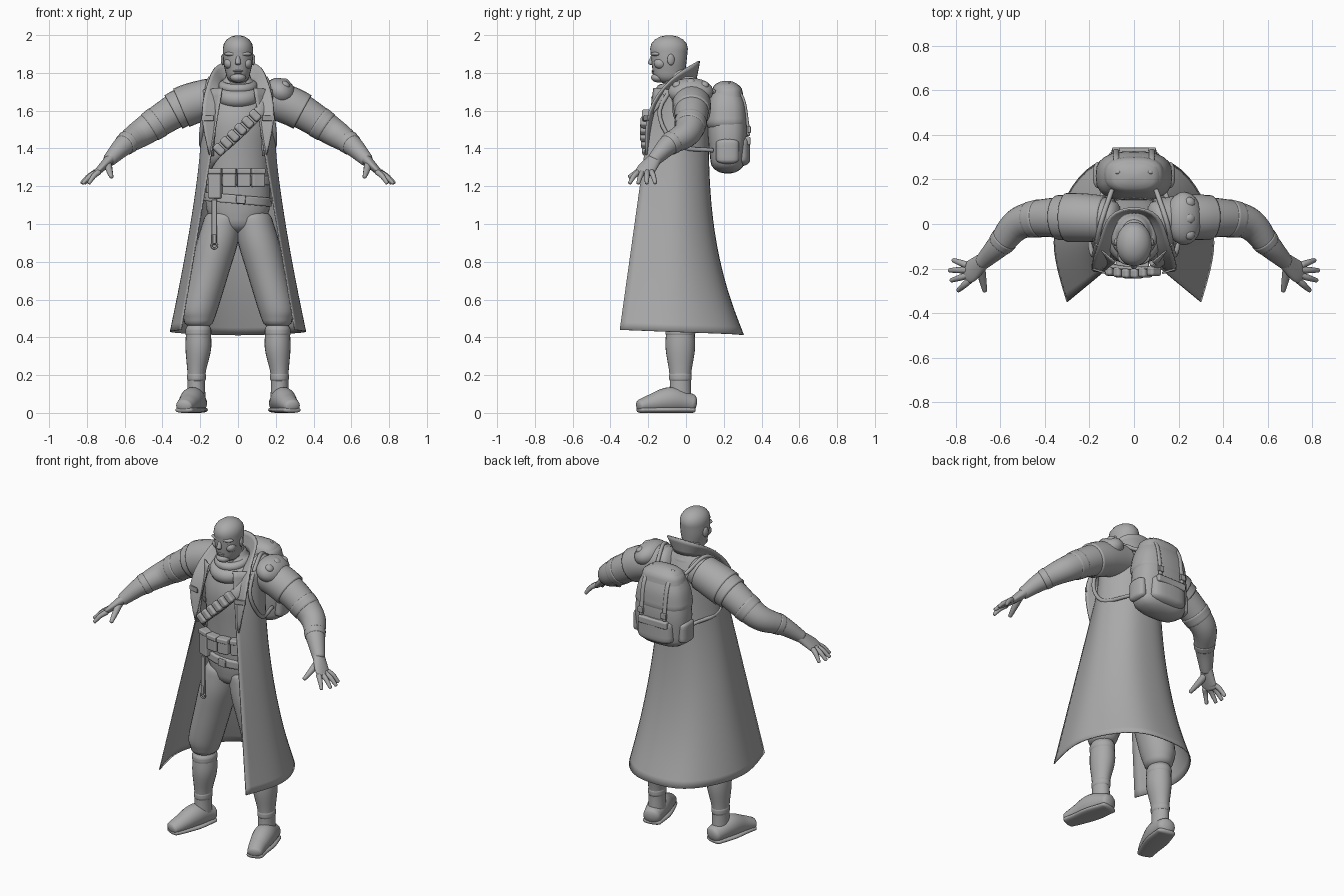
import bpy, bmesh, math
from mathutils import Vector, Matrix

if "Cube" in bpy.data.objects:
    bpy.data.objects.remove(bpy.data.objects["Cube"])

shade = (.4, .4, .4, 1)
grey = bpy.data.materials.new("plain grey")
grey.use_nodes = True
grey.diffuse_color = shade
grey.node_tree.nodes["Principled BSDF"].inputs["Base Color"].default_value = shade
X, Y, Z = Matrix.Identity(3)
QUARTER = math.pi / 2


def finish(name, bm, mirror=False, bevel=None, cloth=None):
    """Turn a bmesh into a smooth object with its modifiers."""
    bmesh.ops.recalc_face_normals(bm, faces=bm.faces)
    mesh = bpy.data.meshes.new(name)
    bm.to_mesh(mesh)
    bm.free()
    mesh.shade_smooth()
    mesh.materials.append(grey)
    part = bpy.data.objects.new(name, mesh)
    bpy.context.collection.objects.link(part)
    if mirror:
        part.modifiers.new("Mirror", 'MIRROR').use_clip = True
    if bevel:
        rounding = part.modifiers.new("Bevel", 'BEVEL')
        rounding.width, rounding.segments, rounding.harden_normals = bevel, 3, True
    if cloth:
        smooth = part.modifiers.new("Subdivision", 'SUBSURF')
        smooth.levels = smooth.render_levels = 2
        smooth.boundary_smooth = 'PRESERVE_CORNERS'
        shell = part.modifiers.new("Solidify", 'SOLIDIFY')
        shell.thickness, shell.offset = cloth, 0


def spline(points, steps=5):
    """Smooth curve through stations of any dimension."""
    knots = [Vector(p) for p in points]
    padded = [knots[0] * 2 - knots[1], *knots, knots[-1] * 2 - knots[-2]]
    curve = []
    for a, b, c, d in zip(padded, padded[1:], padded[2:], padded[3:]):
        for k in range(steps):
            t = k / steps
            curve.append(b + ((c - a) * t + (a * 2 - b * 5 + c * 4 - d) * t * t + (b * 3 - a - c * 3 + d) * t ** 3) / 2)
    return curve + [knots[-1]]


def loft(name, stations, ref=X, level=False, square=1, bulge=.5, mirror=False, sides=24):
    """Skin a path of (x, y, z, radius, optional second radius) with domed ends."""
    curve = spline(stations)
    centres = [Vector(s[:3]) for s in curve]
    frames = []
    for i, s in enumerate(curve):
        along = (centres[min(i + 1, len(curve) - 1)] - centres[max(i - 1, 0)]).normalized()
        u = X if level else (ref - along * ref.dot(along)).normalized()
        v = Y if level else along.cross(u)
        frames.append((centres[i], along, u * s[3], v * s[-1]))

    def dome(frame, direction):
        centre, along, u, v = frame
        height = (u.length + v.length) / 2 * bulge * direction
        return [(centre + along * height * math.sin(k * .36), along, u * math.cos(k * .36), v * math.cos(k * .36))
                for k in range(1, 5)]

    if bulge:
        frames = dome(frames[0], -1)[::-1] + frames + dome(frames[-1], 1)
    bm, rings = bmesh.new(), []
    for centre, along, u, v in frames:
        ring = []
        for k in range(sides):
            angle = math.tau * k / sides
            c, s = [math.copysign(abs(f) ** square, f) for f in (math.cos(angle), math.sin(angle))]
            ring.append(bm.verts.new(centre + u * c + v * s))
        rings.append(ring)
    for a, b in zip(rings, rings[1:]):
        for k in range(sides):
            bm.faces.new((a[k - 1], a[k], b[k], b[k - 1]))
    bm.faces.new(rings[0])
    bm.faces.new(rings[-1])
    finish(name, bm, mirror)


def column(name, y, stations, **options):
    """Upright centred loft from (height, half width, half depth)."""
    loft(name, [(0, y, *s) for s in stations], level=True, **options)


def leg(name, stations):
    """Mirrored upright loft from (x, height, radius)."""
    loft(name, [(x, -.03, z, r, r + .01) for x, z, r in stations], level=True, mirror=True)


def sheet(name, rows, thickness):
    """Mirrored cloth through rows of points."""
    bm = bmesh.new()
    grid = [[bm.verts.new(p) for p in row] for row in rows]
    for a, b in zip(grid, grid[1:]):
        for k in range(len(a) - 1):
            bm.faces.new((a[k], a[k + 1], b[k + 1], b[k]))
    finish(name, bm, mirror=True, cloth=thickness)


def place(location, size, yaw, pitch):
    turn = Matrix.Rotation(yaw, 4, 'Z') @ Matrix.Rotation(pitch, 4, 'Y')
    return Matrix.Translation(location) @ turn @ Matrix.Diagonal((*size, 1))


def box(name, location, size, yaw=0, pitch=0, bevel=.01, mirror=False):
    bm = bmesh.new()
    bmesh.ops.create_cube(bm, size=1, matrix=place(location, size, yaw, pitch))
    finish(name, bm, mirror, bevel=bevel)


def ball(name, location, size, yaw=0, pitch=0, mirror=False):
    bm = bmesh.new()
    bmesh.ops.create_uvsphere(bm, u_segments=24, v_segments=12, radius=1, matrix=place(location, size, yaw, pitch))
    finish(name, bm, mirror)


def hoop(name, location, major, minor, tilt=QUARTER):
    bpy.ops.mesh.primitive_torus_add(location=location, rotation=(tilt, 0, 0), major_radius=major, minor_radius=minor)
    ring = bpy.context.object
    ring.name = name
    ring.data.shade_smooth()
    ring.data.materials.append(grey)


# Head and face
column("neck", -.05, [(1.66, .06, .07), (1.8, .06, .07)])
column("head", -.09, [(1.8, .065, .085), (1.86, .078, .093), (1.93, .08, .1)], bulge=.775)
loft("nose", [(0, -.175, 1.89, .01), (0, -.188, 1.85, .015)])
for name, z, width in (("upper_lip", 1.81, .026), ("lower_lip", 1.8, .02)):
    ball(name, (0, -.17, z), (width, .012, .006))
ball("chin", (0, -.145, 1.775), (.042, .04, .026))
ball("brows", (.036, -.16, 1.9), (.038, .022, .012), yaw=.3, mirror=True)
ball("eyes", (.034, -.162, 1.88), (.014, .01, .007), mirror=True)
ball("cheekbones", (.045, -.135, 1.85), (.03, .035, .03), mirror=True)
ball("ears", (.08, -.08, 1.87), (.01, .02, .03), yaw=.3, mirror=True)

# Draped neck scarf
hoop("scarf_drape", (0, -.06, 1.685), .084, .045, tilt=.3)
hoop("scarf_fold", (0, -.055, 1.73), .078, .026, tilt=.2)

# Torso, trousers and boots
column("torso", -.03, [(1.02, .14, .11), (1.1, .17, .12), (1.35, .17, .14), (1.55, .18, .15), (1.7, .14, .1),
                       (1.77, .07, .07)], bulge=.6)
leg("trouser_legs", [(.08, 1.03, .1), (.11, .9, .11), (.15, .75, .105), (.2, .56, .097), (.207, .49, .08)])
leg("boot_shafts", [(.21, .45, .064), (.21, .34, .068), (.22, .2, .047), (.22, .07, .048)])
leg("boot_tops", [(.21, .42, .069), (.21, .44, .069)])
leg("ankle_folds", [(.22, .18, .05), (.22, .2, .05)])
foot = spline([(.215, .03, .05), (.24, -.08, .068), (.265, -.18, .05), (.285, -.24, .036)])
loft("boot_feet", [(x, y, r, r * .6 + .023, r) for x, y, r in foot], mirror=True)
loft("boot_soles", [(x, y, .016, r * .6 + .027, .016) for x, y, r in foot], square=.8, mirror=True)

# Long open coat, flaring toward the hem
coat = []
for k in range(9):
    rise = k * .16
    z = .44 + rise
    flare = max(0, 1.06 - rise) / 1.06
    front_x, front_y = .3 - rise * .17, rise * .14 - .35
    side_x, side_y = .2 + .17 * flare ** 1.4, -.05
    back_y = .12 + .19 * flare ** 2.5
    depth = back_y - side_y
    outline = [(front_x, front_y), (front_x * .35 + side_x * .65, (front_y + side_y) / 2), (side_x, side_y),
               (side_x * .84, side_y + depth * .5), (side_x * .5, side_y + depth * .95), (0, back_y)]
    coat.append([(x, y, z - i * .006) for i, (x, y) in enumerate(outline)])
sheet("long_coat", coat, .006)
fold = [(.13, -.2, 1.36), (.11, -.18, 1.62), (.1, -.08, 1.73), (.08, .03, 1.76), (0, .06, 1.76)]
edge = [(.15, -.21, 1.36), (.21, -.22, 1.6), (.15, -.08, 1.78), (.12, .05, 1.85), (0, .08, 1.87)]
sheet("collar_and_lapels", [fold, edge], .01)
box("lapel_tabs", (.16, -.21, 1.56), (.07, .01, .03), yaw=.3, bevel=.004, mirror=True)


# Arms, short coat sleeves, shoulder cape and rolled folds
def widen(part, gap, side=1):
    return [(x * side, y, z, r + gap) for x, y, z, r in part]


arm = spline([(.1, .02, 1.68, .085), (.3, .03, 1.615, .092), (.5, .01, 1.49, .075), (.6, -.09, 1.42, .056),
              (.68, -.17, 1.34, .036)])
loft("arms", arm, ref=Y, mirror=True)
loft("coat_sleeves", widen(arm[:7], .01), ref=Y, bulge=0, mirror=True)
loft("right_shoulder_cape", widen(arm[1:6], .018, side=-1), ref=Y, bulge=0)
for k in (8, 14):
    loft("sleeve_folds", widen(arm[k:k + 2], .003), ref=Y, bulge=.2, mirror=True)

# Hands
loft("palms", [(.67, -.16, 1.35, .036, .03), (.73, -.21, 1.29, .05, .02), (.75, -.22, 1.27, .045, .016)], ref=Y, mirror=True)
for k in range(4):
    base = Vector((.755 - k * .006, -.183 - k * .023, 1.275))
    tip = Vector((.828 - (k - 1.2) ** 2 * .012, -.163 - k * .045, 1.217))
    knuckle = (base + tip) / 2 + Z * .008
    loft(f"finger_{k + 1}", [(*base, .016), (*knuckle, .014), (*tip, .01)], ref=Y, mirror=True, sides=10)
loft("thumbs", [(.69, -.19, 1.32, .022), (.68, -.25, 1.28, .017), (.67, -.3, 1.25, .011)], mirror=True, sides=10)

# Studded pad on the left shoulder
ball("left_shoulder_pad", (.225, .025, 1.7), (.085, .12, .07), pitch=.5)
for k in (-1, 0, 1):
    ball("pad_stud", (.25, .025 + k * .07, 1.75 - abs(k) * .015), (.026, .026, .02), pitch=.5)

# Belts, pouches and hanging strap
for name, z, lean in (("upper_belt", 1.23, 0), ("lower_belt", 1.13, .002)):
    loft(name, [(side * lean, -.035, z + side * .023, .18, .14) for side in (-1, 1)], bulge=0)
for k in range(4):
    x = k * .075 - .12
    y = -.035 - .145 * math.sqrt(1 - (x / .19) ** 2)
    drop = .03 if k == 0 else 0
    box("belt_pouch", (x, y, 1.245 - drop), (.07, .05, .1 + drop * 2), yaw=x * 3)
    box("pouch_flap", (x, y - .008, 1.28), (.075, .05, .03), yaw=x * 3, bevel=.008)
box("belt_buckle", (.015, -.18, 1.13), (.05, .014, .045), pitch=.09, bevel=.005)
box("hanging_strap", (-.125, -.167, 1.01), (.028, .012, .24), bevel=.004)
box("strap_clip", (-.125, -.17, .92), (.02, .016, .05), bevel=.005)
hoop("strap_ring", (-.125, -.17, .885), .015, .005)

# Bandolier across the chest
sash = [(.16, -.12, 1.67), (.1, -.19, 1.58), (0, -.2, 1.48), (-.12, -.18, 1.37), (-.17, -.1, 1.3)]
loft("bandolier", [(*p, .03, .01) for p in sash], ref=X - Z)
for k in range(6):
    box("bandolier_pouch", (k * .038 - .1, -.21 - .012 * math.sin(k * .6), 1.395 + k * .036), (.043, .045, .066),
        pitch=-QUARTER / 2, bevel=.014)

# Backpack with lid, pockets and straps
column("backpack", .22, [(1.33, .165, .09), (1.5, .17, .105), (1.7, .13, .08)], square=.75)
column("backpack_lid", .215, [(1.54, .172, .112), (1.63, .155, .103), (1.71, .12, .075)], square=.75, bulge=.5)
column("back_pocket", .285, [(1.34, .12, .055), (1.44, .12, .055)], square=.7, bulge=.4)
box("pocket_flap", (0, .325, 1.44), (.2, .035, .045))
loft("side_pockets", [(.155, .22, z, .03, .06) for z in (1.34, 1.43)], level=True, square=.8, mirror=True)
lid_path = [(.07, .23, 1.745), (.08, .3, 1.67), (.08, .325, 1.54), (.08, .33, 1.47)]
loft("lid_straps", [(*p, .013, .008) for p in lid_path], mirror=True)
box("strap_buckles", (.08, .335, 1.5), (.036, .018, .035), bevel=.005, mirror=True)
strap_path = [(.1, .15, 1.7), (.15, 0, 1.77), (.18, -.14, 1.6), (.195, -.05, 1.42), (.14, .14, 1.39)]
loft("shoulder_straps", [(*p, .011) for p in strap_path], mirror=True)
